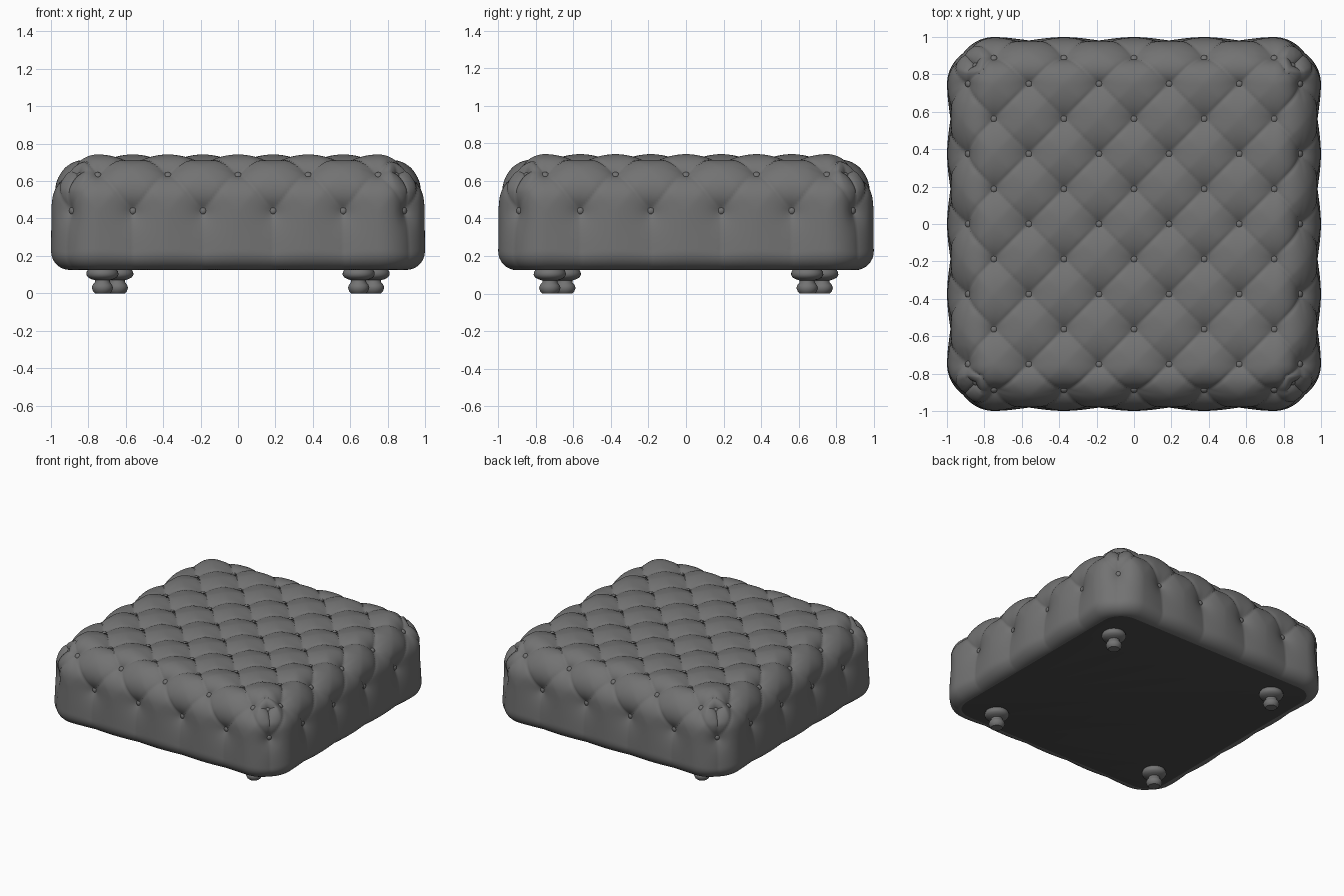
import bpy, bmesh, math
from mathutils import Vector, Matrix

if "Cube" in bpy.data.objects:
    bpy.data.objects.remove(bpy.data.objects["Cube"])

S = 0.1875      # spacing of the tufting lattice
R = 0.25        # rounding of the upper edge
N = 16          # mesh steps per lattice unit
D_END = 7.5     # lattice distance at the underside


def material(name, v):
    m = bpy.data.materials.new(name)
    m.diffuse_color = (v, v, v, 1)
    m.use_nodes = True
    m.node_tree.nodes["Principled BSDF"].inputs["Base Color"].default_value = m.diffuse_color
    return m


fabric = material("grey upholstery", 0.17)
lining = material("dark underside lining", 0.07)

# tuft points in one folded wedge (m <= d); the rest follow by symmetry
TUFTS = [(m, d) for d in range(7) for m in range(min(d, 5) + 1)
         if (m + d) % 2 or (m, d) == (5, 5)]


def profile(d):
    """Offset from the flat core, height and tilt of the normal."""
    if d <= 5.75:
        t = 0 if d <= 4 else (d - 4) * math.pi / 4 if d <= 5 else math.pi / 4 * (1 + (d - 5) / 0.75)
        return R * math.sin(t), 0.495 + R * math.cos(t), t
    if d <= 7:
        return R, 0.495 - 0.27 * (d - 5.75) / 1.25, math.pi / 2
    t = (d - 7) / (D_END - 7) * math.pi / 2
    return R - 0.1 * (1 - math.cos(t)), 0.225 - 0.1 * math.sin(t), math.pi / 2 + t


def puff(m, d):
    """Depth of seams and button dimples below the pillow tops."""
    j = min(d, 6)
    f = abs(math.cos(math.pi * (m + j) / 2) * math.cos(math.pi * (m - j) / 2))
    # extra folds gathered at the corner
    fold = min(math.hypot(max(0, 4 - m), d - 5), math.hypot(5 - m, max(0, 5 - d, d - 6)))
    f = (f * min(1, 2 * fold)) ** 0.45
    r = min(math.hypot(m - p, d - q) for p, q in TUFTS)
    seam = 0.022 if d < 5 else 0.018
    fade = min(1, max(0, (D_END - d) / 0.5))
    return -(seam * (1 - f) + 0.045 * math.exp(-r / 0.33)) * fade


def surf(a, b):
    """Point and normal of the cushion at a lattice position."""
    m, d = sorted((abs(a), abs(b)))
    off, z, t = profile(d)
    az = (m - 4) / (min(d, 5) - 4) * math.pi / 4 if m > 4 else 0
    n = Vector((math.sin(az) * math.sin(t), math.cos(az) * math.sin(t), math.cos(t)))
    p = Vector((S * min(m, 4) + off * math.sin(az), S * min(d, 4) + off * math.cos(az), z))
    p += n * puff(m, d)
    for v in (p, n):
        if abs(a) > abs(b):
            v.x, v.y = v.y, v.x
        v.x = math.copysign(v.x, a) if v.x > 0 else v.x * (1 if a >= 0 else -1)
        v.y = math.copysign(v.y, b) if v.y > 0 else v.y * (1 if b >= 0 else -1)
    return p, n


def finish(bm, name, mats, angle=40):
    me = bpy.data.meshes.new(name)
    bm.to_mesh(me)
    bm.free()
    ob = bpy.data.objects.new(name, me)
    bpy.context.collection.objects.link(ob)
    for m in mats:
        me.materials.append(m)
    bpy.ops.object.select_all(action='DESELECT')
    ob.select_set(True)
    bpy.context.view_layer.objects.active = ob
    bpy.ops.object.shade_smooth_by_angle(angle=math.radians(angle))
    return ob


def patch(bm, us, vs, fn):
    rows = [[bm.verts.new(fn(u, v)) for u in us] for v in vs]
    for r0, r1 in zip(rows, rows[1:]):
        for k in range(len(us) - 1):
            bm.faces.new((r0[k], r0[k + 1], r1[k + 1], r1[k]))


# tufted cushion: top patch, four side patches, flat underside
bm = bmesh.new()
span = [k / N for k in range(-5 * N, 5 * N + 1)]
drop = [5 + k / N for k in range(int((D_END - 5) * N) + 1)]
patch(bm, span, span, lambda u, v: surf(u, v)[0])
for k in range(4):
    rot = Matrix.Rotation(k * math.pi / 2, 3, 'Z')
    patch(bm, span, drop, lambda u, v: rot @ surf(u, -v)[0])
bmesh.ops.remove_doubles(bm, verts=bm.verts, dist=1e-5)
rim = [e for e in bm.edges if e.is_boundary]
for f in bmesh.ops.holes_fill(bm, edges=rim, sides=0)["faces"]:
    f.material_index = 1
bmesh.ops.recalc_face_normals(bm, faces=bm.faces)
finish(bm, "tufted_cushion", [fabric, lining])

# buttons in every dimple
bm = bmesh.new()
done = set()
for m, d in TUFTS:
    for a, b in ((m, d), (d, m)):
        for sa in (1, -1):
            for sb in (1, -1):
                p, n = surf(a * sa, b * sb)
                key = tuple(round(c, 3) + 0.0 for c in p)
                if key in done:
                    continue
                done.add(key)
                mat = (Matrix.Translation(p + n * 0.006)
                       @ n.to_track_quat('Z', 'Y').to_matrix().to_4x4()
                       @ Matrix.Diagonal((1, 1, 0.6, 1)))
                bmesh.ops.create_uvsphere(bm, u_segments=14, v_segments=8,
                                          radius=0.02, matrix=mat)
finish(bm, "buttons", [fabric])

# turned feet, each set round from the last by a quarter turn
LEG = [(0, 0), (0.04, 0), (0.05, 0.01), (0.057, 0.03), (0.052, 0.045), (0.04, 0.06),
       (0.04, 0.07), (0.06, 0.076), (0.078, 0.086), (0.086, 0.1), (0.084, 0.115), (0.075, 0.13)]
for k in range(4):
    c = Matrix.Rotation(k * math.pi / 2, 3, 'Z') @ Vector((0.725, 0.645, 0))
    bm = bmesh.new()
    ang = [2 * math.pi * s / 32 for s in range(33)]
    patch(bm, ang, LEG, lambda t, q: c + Vector((q[0] * math.cos(t), q[0] * math.sin(t), q[1])))
    bmesh.ops.remove_doubles(bm, verts=bm.verts, dist=1e-5)
    bmesh.ops.recalc_face_normals(bm, faces=bm.faces)
    finish(bm, f"foot_{k + 1}", [fabric])
